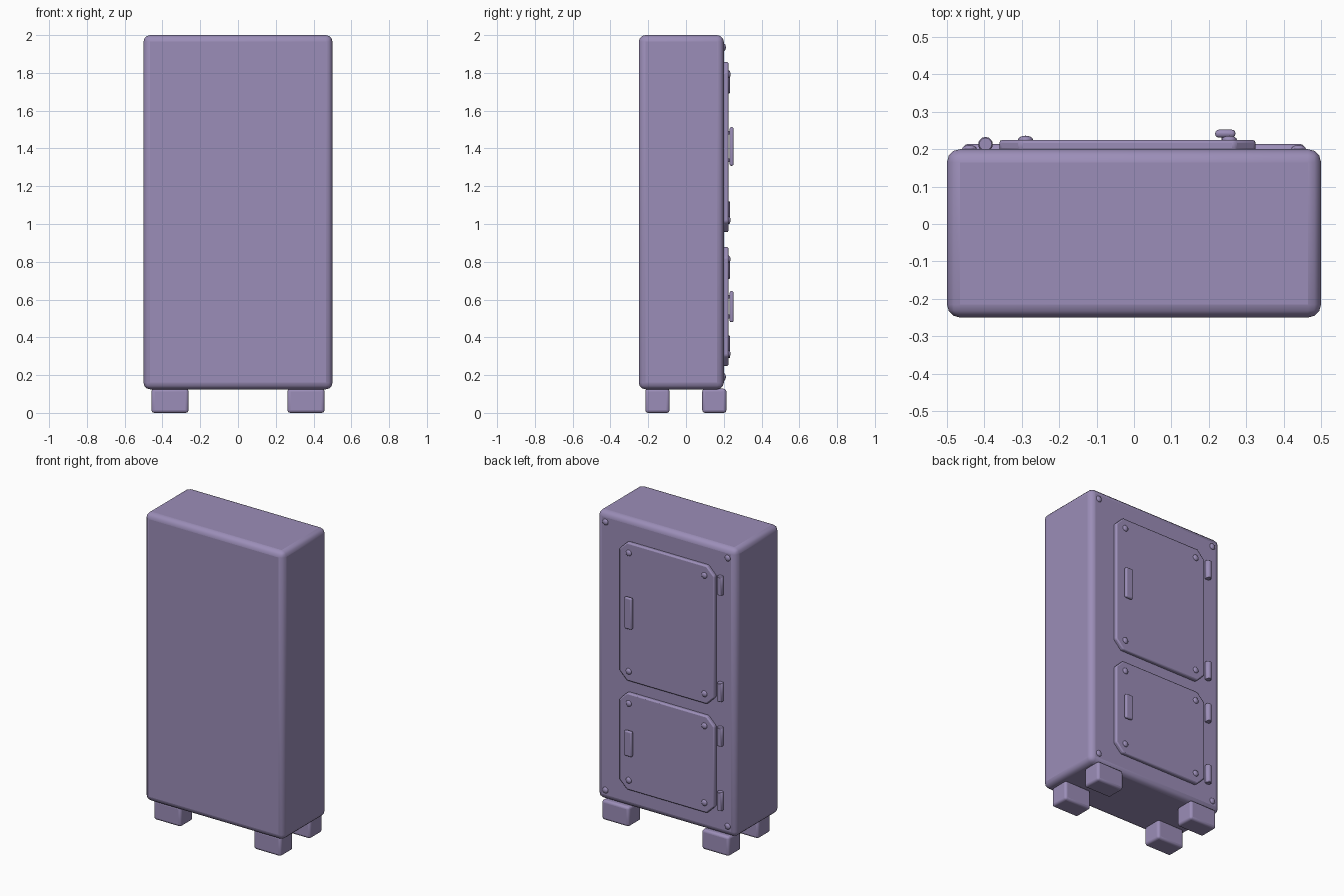
import bpy, bmesh, math
from mathutils import Matrix

if "Cube" in bpy.data.objects:
    bpy.data.objects.remove(bpy.data.objects["Cube"])

paint = bpy.data.materials.new("lavender_grey_paint")
paint.diffuse_color = (0.33, 0.27, 0.48, 1)
paint.use_nodes = True
paint.node_tree.nodes["Principled BSDF"].inputs["Base Color"].default_value = paint.diffuse_color


def finish(name, bm, bevel=0, segments=3):
    """Turn a bmesh into a painted, bevelled, smooth-shaded object."""
    bmesh.ops.recalc_face_normals(bm, faces=bm.faces)
    me = bpy.data.meshes.new(name)
    bm.to_mesh(me)
    bm.free()
    ob = bpy.data.objects.new(name, me)
    bpy.context.collection.objects.link(ob)
    me.materials.append(paint)
    if bevel:
        mod = ob.modifiers.new("rounded_edges", 'BEVEL')
        mod.width = bevel
        mod.segments = segments
        mod.limit_method = 'ANGLE'
        mod.angle_limit = math.radians(30)
    bpy.ops.object.select_all(action='DESELECT')
    ob.select_set(True)
    bpy.context.view_layer.objects.active = ob
    bpy.ops.object.shade_smooth_by_angle(angle=math.radians(40))
    return ob


def box(name, x, y, z, bevel, segments=3):
    """Box from (min, max) ranges."""
    bm = bmesh.new()
    size = [r[1] - r[0] for r in (x, y, z)]
    mid = [(r[0] + r[1]) / 2 for r in (x, y, z)]
    bmesh.ops.create_cube(bm, size=1, matrix=Matrix.Translation(mid) @ Matrix.Diagonal((*size, 1)))
    return finish(name, bm, bevel, segments)


def screw(name, x, y, z):
    """Flattened dome seated on a surface that faces +y."""
    bm = bmesh.new()
    m = (Matrix.Translation((x, y, z)) @ Matrix.Diagonal((0.02, 0.011, 0.02, 1))
         @ Matrix.Rotation(math.pi / 2, 4, 'X'))
    bmesh.ops.create_uvsphere(bm, u_segments=16, v_segments=8, radius=1, matrix=m)
    return finish(name, bm)


def door_panel(name, x0, x1, z0, z1, c=0.055):
    """Plate with clipped corners."""
    bm = bmesh.new()
    outline = [(x0 + c, z0), (x1 - c, z0), (x1, z0 + c), (x1, z1 - c),
               (x1 - c, z1), (x0 + c, z1), (x0, z1 - c), (x0, z0 + c)]
    face = bm.faces.new([bm.verts.new((x, 0.195, z)) for x, z in outline])
    ext = bmesh.ops.extrude_face_region(bm, geom=[face])
    bmesh.ops.translate(bm, vec=(0, 0.03, 0),
                        verts=[v for v in ext["geom"] if isinstance(v, bmesh.types.BMVert)])
    return finish(name, bm, 0.008, 2)


def hinge(name, z):
    """Upright barrel beside the door."""
    bm = bmesh.new()
    bmesh.ops.create_cone(bm, cap_ends=True, segments=12, radius1=0.02, radius2=0.02,
                          depth=0.12, matrix=Matrix.Translation((-0.397, 0.213, z)))
    return finish(name, bm, 0.003, 1)


# Cabinet body
box("cabinet_body", (-0.5, 0.5), (-0.25, 0.2), (0.125, 2.0), 0.035)

# Feet and the corner screws of the rear face
for sx, side in ((-1, "left"), (1, "right")):
    for cy, end in ((-0.151, "front"), (0.15, "rear")):
        box(f"foot_{end}_{side}", (sx * 0.36 - 0.098, sx * 0.36 + 0.098),
            (cy - 0.064, cy + 0.064), (0.0, 0.128), 0.015)
    for z, level in ((0.19, "lower"), (1.935, "upper")):
        screw(f"body_screw_{level}_{side}", sx * 0.44, 0.2, z)

# Rear doors: panel range, handle range, hinge centres
doors = (("upper", 0.957, 1.857, (1.308, 1.513), (1.06, 1.752)),
         ("lower", 0.248, 0.878, (0.48, 0.645), (0.35, 0.77)))
for label, z0, z1, grip, hinges in doors:
    door_panel(f"{label}_door", -0.36, 0.325, z0, z1)
    for x in (-0.29, 0.255):
        for z in (z0 + 0.065, z1 - 0.065):
            screw(f"{label}_door_screw", x, 0.225, z)
    for z in hinges:
        hinge(f"{label}_door_hinge", z)
    # Grip with two short hidden mounts
    box(f"{label}_handle", (0.217, 0.271), (0.231, 0.252), grip, 0.009)
    for z in (grip[0] + 0.03, grip[1] - 0.03):
        box(f"{label}_handle_mount", (0.234, 0.254), (0.22, 0.235), (z - 0.01, z + 0.01), 0)
